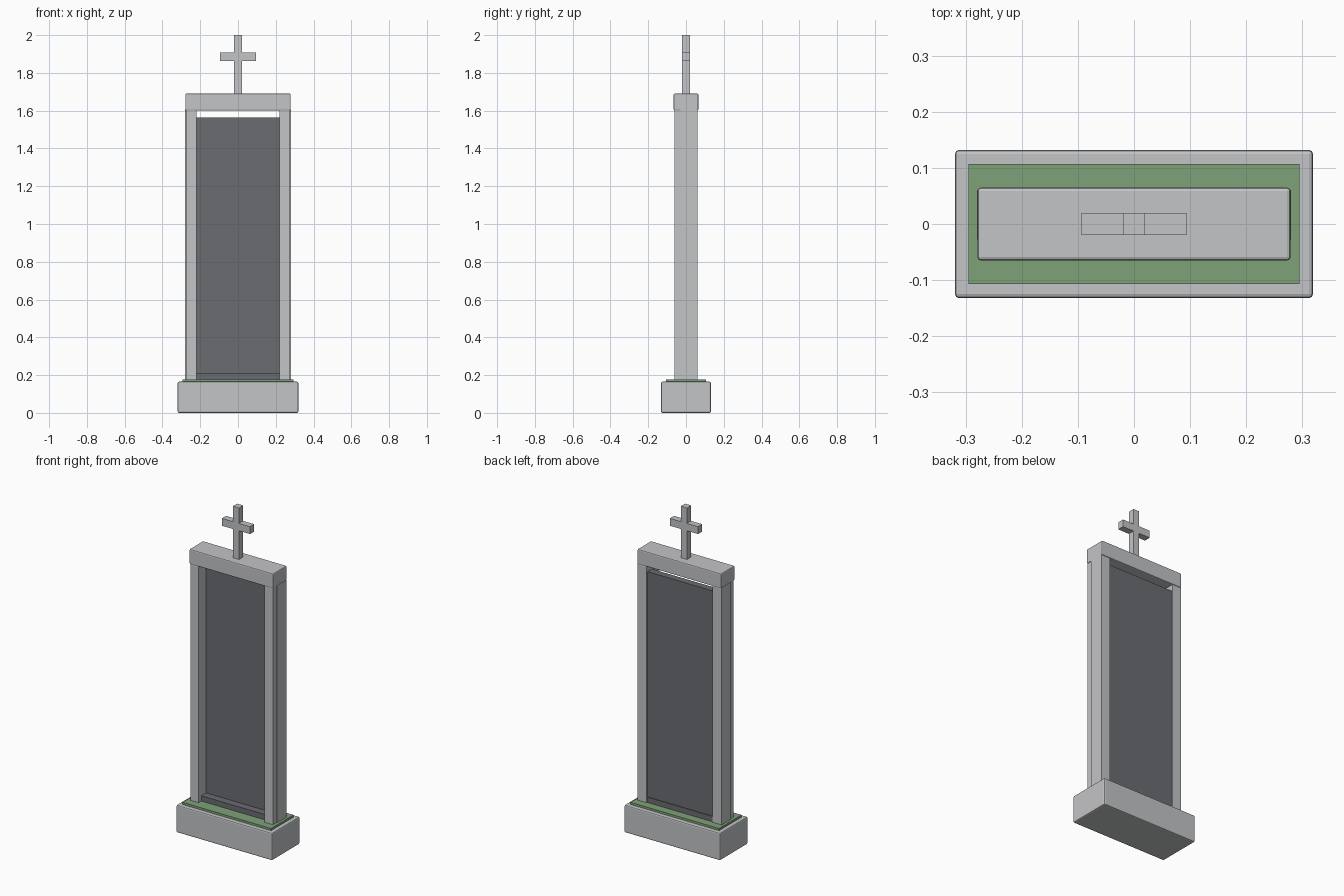
import bpy
import bmesh
from mathutils import Vector

cube = bpy.data.objects.get("Cube")
if cube:
    bpy.data.objects.remove(cube, do_unlink=True)


def make_material(name, rgb):
    mat = bpy.data.materials.new(name)
    mat.use_nodes = True
    colour = (*rgb, 1)
    mat.diffuse_color = colour
    mat.node_tree.nodes["Principled BSDF"].inputs["Base Color"].default_value = colour
    return mat


stone = make_material("pale stone", (0.55, 0.555, 0.57))
slate = make_material("dark slate", (0.148, 0.151, 0.167))
grass = make_material("grass green", (0.21, 0.36, 0.19))


def add_box(name, low, high, mat, bevel=0):
    """Box between two opposite corners, with an optional rounded edge."""
    low, high = Vector(low), Vector(high)
    bm = bmesh.new()
    bmesh.ops.create_cube(bm, size=1)
    for v in bm.verts:
        v.co = Vector(c * s for c, s in zip(v.co, high - low))
    mesh = bpy.data.meshes.new(name)
    bm.to_mesh(mesh)
    bm.free()
    mesh.materials.append(mat)
    obj = bpy.data.objects.new(name, mesh)
    obj.location = (low + high) / 2
    bpy.context.collection.objects.link(obj)
    if bevel:
        mod = obj.modifiers.new("soft edges", "BEVEL")
        mod.width = bevel
        mod.segments = 2
    return obj


# Base block with a strip of grass on top
add_box("base", (-0.319, -0.132, 0), (0.319, 0.132, 0.165), stone, 0.007)
add_box("grass_bed", (-0.295, -0.107, 0.16), (0.295, 0.107, 0.178), grass)

# Posts: a front pillar with a slightly wider slab behind it
for side, label in ((1, "left"), (-1, "right")):
    for part, front, back, outer in (("pillar", -0.061, -0.028, 0.275),
                                     ("slab", -0.028, 0.061, 0.28)):
        xs = sorted((side * 0.22, side * outer))
        add_box(f"{label}_post_{part}", (xs[0], front, 0.17),
                (xs[1], back, 1.605), stone)

# Dark panel set towards the back, standing on a sill
add_box("panel", (-0.22, 0.01, 0.2), (0.22, 0.052, 1.565), slate)
add_box("sill", (-0.22, -0.035, 0.17), (0.22, 0.056, 0.21), slate)

# Lintel
add_box("lintel", (-0.279, -0.065, 1.6), (0.279, 0.065, 1.69), stone, 0.006)

# Cross: upright and two arms
add_box("cross_upright", (-0.02, -0.02, 1.685), (0.02, 0.02, 2), stone)
for side, label in ((1, "left"), (-1, "right")):
    xs = sorted((side * 0.02, side * 0.094))
    add_box(f"{label}_cross_arm", (xs[0], -0.02, 1.863),
            (xs[1], 0.02, 1.907), stone)
